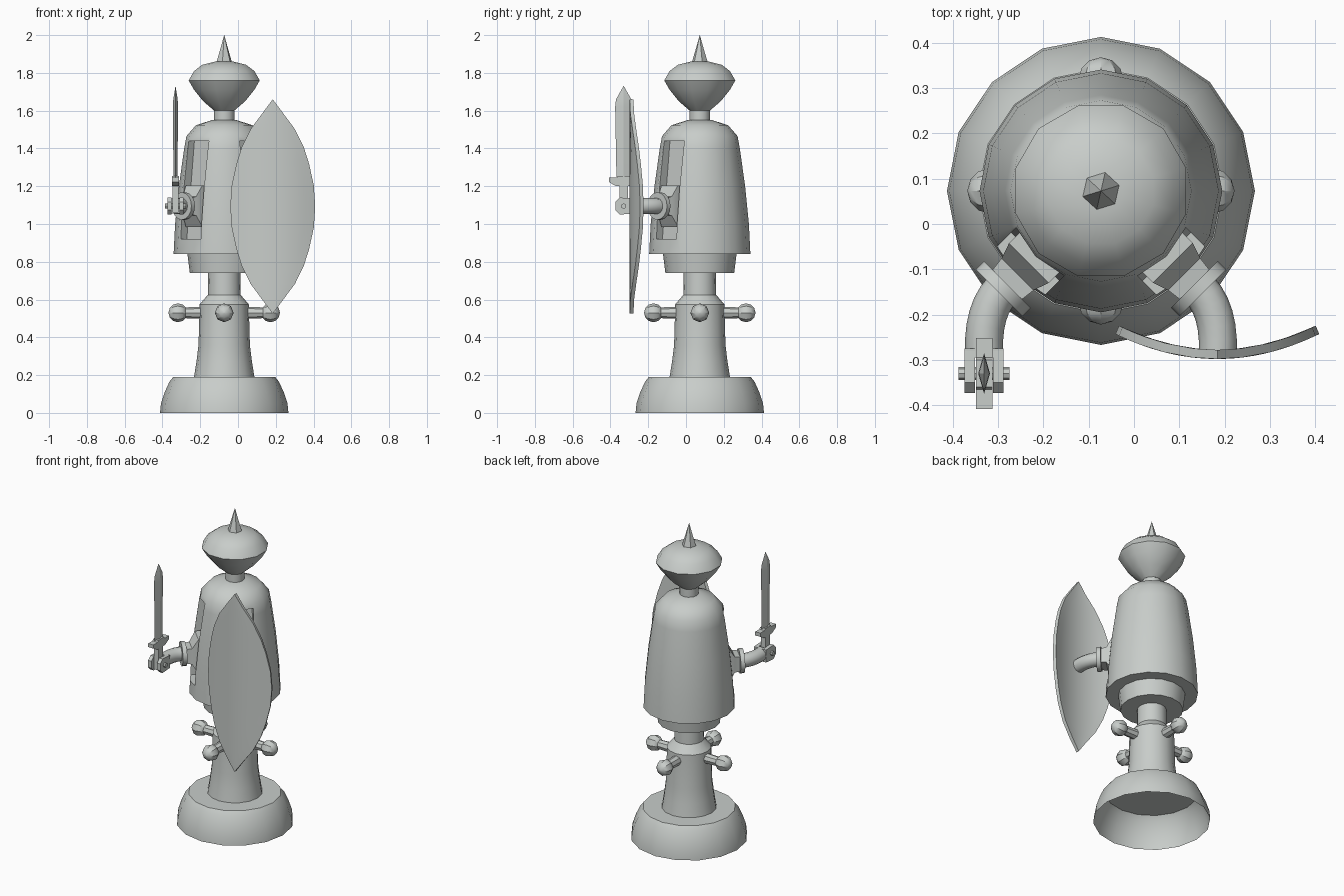
import bpy, bmesh, math
from mathutils import Matrix, Vector

cube = bpy.data.objects.get("Cube")
if cube:
    bpy.data.objects.remove(cube, do_unlink=True)

CX, CY = -0.073, 0.073          # axis of the turned body
AXIS = Matrix.Translation((CX, CY, 0))
ARM_Z = 1.095

mat = bpy.data.materials.new("pale grey")
mat.use_nodes = True
COLOR = (0.58, 0.61, 0.59, 1)
mat.diffuse_color = COLOR
mat.node_tree.nodes["Principled BSDF"].inputs["Base Color"].default_value = COLOR


def activate(ob):
    bpy.ops.object.select_all(action='DESELECT')
    ob.select_set(True)
    bpy.context.view_layer.objects.active = ob


def smooth(ob, angle=32):
    activate(ob)
    bpy.ops.object.shade_smooth_by_angle(angle=math.radians(angle))


def loft(name, rings, matrix=Matrix(), caps=(True, True), angle=32):
    """Skin a list of equal-length closed rings."""
    bm = bmesh.new()
    loops = [[bm.verts.new(matrix @ Vector(p)) for p in r] for r in rings]
    n = len(loops[0])
    for a, b in zip(loops, loops[1:]):
        for i in range(n):
            j = (i + 1) % n
            bm.faces.new((a[i], a[j], b[j], b[i]))
    if caps[0]:
        bm.faces.new(loops[0][::-1])
    if caps[1]:
        bm.faces.new(loops[-1])
    bmesh.ops.remove_doubles(bm, verts=bm.verts, dist=0.0001)
    bmesh.ops.recalc_face_normals(bm, faces=bm.faces)
    me = bpy.data.meshes.new(name)
    bm.to_mesh(me)
    bm.free()
    me.materials.append(mat)
    ob = bpy.data.objects.new(name, me)
    bpy.context.collection.objects.link(ob)
    if angle:
        smooth(ob, angle)
    return ob


def circle(r, z, n=16, phase=0):
    return [(r * math.cos(phase + math.tau * i / n),
             r * math.sin(phase + math.tau * i / n), z) for i in range(n)]


def turned(name, profile, n=16, phase=0, matrix=AXIS, caps=(True, True)):
    return loft(name, [circle(r, z, n, phase) for r, z in profile], matrix, caps)


def rect(x0, x1, y, z):
    return [(x0, -y, z), (x1, -y, z), (x1, y, z), (x0, y, z)]


def box(name, lo, hi):
    (x0, y0, z0), (x1, y1, z1) = lo, hi
    return loft(name, [[(x0, y0, z), (x1, y0, z), (x1, y1, z), (x0, y1, z)]
                       for z in (z0, z1)])


# Turned stand, column, body and head
turned("base", [(.34, 0), (.335, .05), (.315, .11), (.29, .165), (.27, .19)],
       caps=(False, True))
turned("column", [(.16, .19), (.147, .27), (.136, .36), (.13, .575),
                  (.087, .625), (.085, .76)])
turned("waist", [(.182, .74), (.197, .86)])
body = turned("body", [(.268, .84), (.26, 1.0), (.24, 1.2), (.212, 1.4),
                       (.2, 1.465), (.15, 1.523), (.065, 1.55)])
turned("neck", [(.055, 1.54), (.055, 1.61)], 12)
turned("head", [(.055, 1.6), (.115, 1.65), (.165, 1.71), (.195, 1.76),
                (.165, 1.81), (.12, 1.843), (.05, 1.86)], 12, math.pi / 12)
turned("spike", [(.045, 1.85), (.022, 1.925), (.0005, 2)], 6, .3)

# Four peg handles with ball ends around the column
for i in range(4):
    peg = (AXIS @ Matrix.Translation((0, 0, .53)) @ Matrix.Rotation(i * math.pi / 2, 4, 'Z')
           @ Matrix.Rotation(math.pi / 2, 4, 'Y'))
    turned("peg_rod", [(.032, .1), (.028, .23)], 8, matrix=peg)
    ball = [(max(.0005, .05 * math.sin(math.pi * k / 6)),
             .245 - .05 * math.cos(math.pi * k / 6)) for k in range(7)]
    turned("peg_ball", ball, 8, matrix=peg)

# Shoulder slots, shoulders and curved arms on both front diagonals
for s, side in ((-1, "right"), (1, "left")):
    diag = AXIS @ Matrix.Rotation(math.radians(-90 + s * 45), 4, 'Z')
    cutter = loft("slot_cutter", [rect(.205, .5, .075, .92), rect(.148, .5, .075, 1.44)],
                  diag, angle=0)
    cutter.hide_render = True
    activate(body)
    mod = body.modifiers.new("slot", 'BOOLEAN')
    mod.operation, mod.solver, mod.object = 'DIFFERENCE', 'EXACT', cutter
    bpy.ops.object.modifier_apply(modifier=mod.name)
    bpy.data.objects.remove(cutter, do_unlink=True)

    # Shoulder plate tapering out to a round flange
    out = diag @ Matrix.Translation((0, 0, ARM_Z)) @ Matrix.Rotation(math.pi / 2, 4, 'Y')

    def pad(h, w, d):
        return [(-h, -w, d), (h, -w, d), (h, w, d), (-h, w, d)]
    loft(side + "_shoulder", [pad(.11, .062, .17), pad(.11, .062, .225),
                              pad(.05, .05, .26), pad(.045, .045, .3)], out)
    turned(side + "_flange", [(.073, .292), (.073, .318)], 16, matrix=out)

    # Arm bends from the diagonal to straight forward
    p0, p1, p2 = (Vector((CX + s * x, y, ARM_Z))
                  for x, y in ((.217, -.144), (.262, -.19), (.258, -.285)))
    rings = []
    for k in range(7):
        t = k / 6
        c = p0 * (1 - t) ** 2 + p1 * 2 * t * (1 - t) + p2 * t * t
        d = ((p1 - p0) * (1 - t) + (p2 - p1) * t).normalized()
        n = d.cross(Vector((0, 0, 1)))
        rings.append([c + .042 * (n * math.cos(a) + Vector((0, 0, 1)) * math.sin(a))
                      for a in (math.tau * i / 12 for i in range(12))])
    loft(side + "_arm", rings)
smooth(body)

# Fork hand: two chamfered prongs with a cross pin
HX, HY = -.331, -.33
prong = [(-.28, -.04), (-.35, -.045), (-.373, -.022), (-.373, .022), (-.35, .045), (-.28, .04)]
for s in (-1, 1):
    loft("hand_prong", [[(HX + s * x, y, ARM_Z + z) for y, z in prong] for x in (.02, .043)])
box("hand_bridge", (HX - .043, -.295, 1.055), (HX + .043, -.275, 1.135))
pin = Matrix.Translation((HX, HY, ARM_Z)) @ Matrix.Rotation(math.pi / 2, 4, 'Y')
turned("hand_pin", [(.014, -.056), (.014, .056)], 8, matrix=pin)

# Sword: grip, chamfered guard and diamond-section blade
box("sword_grip", (HX - .017, HY - .022, 1.06), (HX + .017, HY + .022, 1.21))
guard = [(-.078, 1.222), (-.04, 1.2), (.04, 1.2), (.078, 1.222), (.078, 1.245),
         (.035, 1.245), (.03, 1.255), (-.03, 1.255), (-.035, 1.245), (-.078, 1.245)]
loft("sword_guard", [[(HX + x, HY + y, z) for y, z in guard] for x in (-.018, .018)])
blade = [[(HX - .013 * w, HY, z), (HX, HY - .045 * w, z),
          (HX + .013 * w, HY, z), (HX, HY + .045 * w, z)]
         for z, w in ((1.25, .85), (1.62, 1), (1.66, .9), (1.73, .02))]
loft("sword_blade", blade, angle=10)

# Leaf-shaped shield, bowed around a vertical axis
SX, SZ, HALF = .184, 1.0925, .5675
half = [(0, 1), (.055, .87), (.118, .72), (.165, .55), (.192, .40), (.217, .2), (.225, 0)]
half += [(w, -z) for w, z in half[-2::-1]]
bm = bmesh.new()
rows = []
for w, z in half:
    row = []
    for k in range(9):
        x = w * (k - 4) / 4
        row.append(bm.verts.new((SX + x, -.298 + .055 * (x / .225) ** 2, SZ + HALF * z)))
    rows.append(row)
for a, b in zip(rows, rows[1:]):
    for i in range(8):
        bm.faces.new((a[i], b[i], b[i + 1], a[i + 1]))
bmesh.ops.remove_doubles(bm, verts=bm.verts, dist=0.0001)
bmesh.ops.recalc_face_normals(bm, faces=bm.faces)
if sum(f.normal.y for f in bm.faces) > 0:
    bmesh.ops.reverse_faces(bm, faces=bm.faces)
me = bpy.data.meshes.new("shield")
bm.to_mesh(me)
bm.free()
me.materials.append(mat)
shield = bpy.data.objects.new("shield", me)
bpy.context.collection.objects.link(shield)
solid = shield.modifiers.new("thickness", 'SOLIDIFY')
solid.thickness, solid.offset = .02, -1
activate(shield)
bpy.ops.object.modifier_apply(modifier=solid.name)
smooth(shield)
